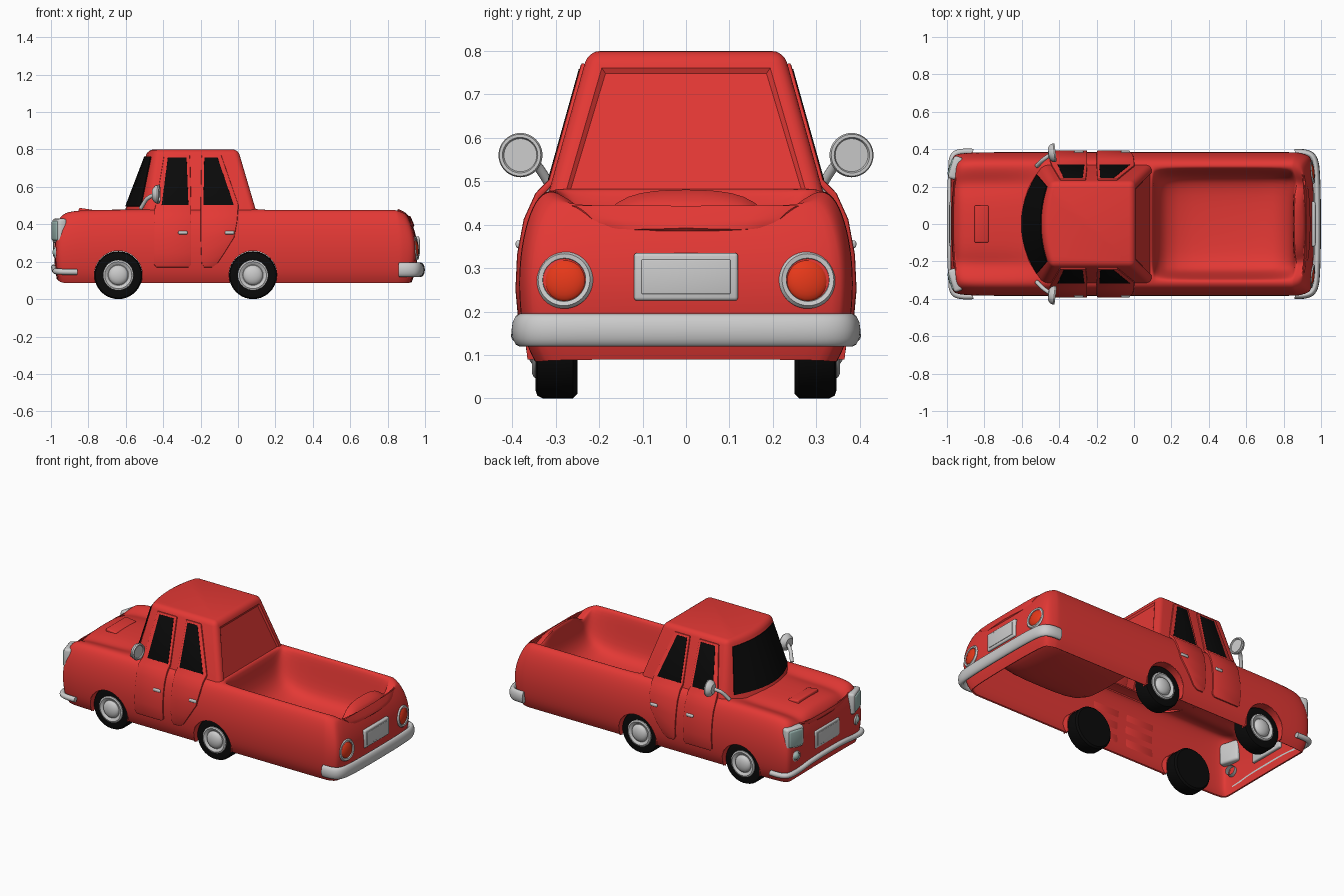
import bpy, bmesh, math
from mathutils import Vector

if "Cube" in bpy.data.objects:
    bpy.data.objects.remove(bpy.data.objects["Cube"])


def material(name, rgb):
    m = bpy.data.materials.new(name)
    m.diffuse_color = (*rgb, 1)
    m.use_nodes = True
    m.node_tree.nodes["Principled BSDF"].inputs["Base Color"].default_value = m.diffuse_color
    return m


RED = material("red_paint", (.77, .04, .035))
BLACK = material("black", (.003, .003, .003))
ORANGE = material("orange_lens", (.8, .04, .01))
TEAL = material("pale_lens", (.35, .5, .47))
GREY = material("light_grey", (.55, .55, .55))


def finish(name, bm, mat=GREY):
    bmesh.ops.recalc_face_normals(bm, faces=bm.faces)
    me = bpy.data.meshes.new(name)
    bm.to_mesh(me)
    bm.free()
    ob = bpy.data.objects.new(name, me)
    bpy.context.collection.objects.link(ob)
    me.materials.append(mat)
    return ob


def modifier(ob, kind, **props):
    m = ob.modifiers.new(kind.lower(), kind)
    for k, v in props.items():
        setattr(m, k, v)


def box(name, loc, size, mat=GREY, bevel=.01, rot=(0, 0, 0)):
    bm = bmesh.new()
    bmesh.ops.create_cube(bm, size=1)
    bmesh.ops.scale(bm, vec=size, verts=bm.verts)
    ob = finish(name, bm, mat)
    ob.location, ob.rotation_euler = loc, rot
    modifier(ob, 'BEVEL', width=bevel, segments=3)


def lathe(name, profile, loc, axis, mat=GREY, steps=40):
    """Spin (radius, height) points about z, then aim z along axis."""
    bm = bmesh.new()
    vs = [bm.verts.new((r, 0, h)) for r, h in profile]
    es = [bm.edges.new(p) for p in zip(vs, vs[1:])]
    bmesh.ops.spin(bm, geom=vs + es, cent=(0, 0, 0), axis=(0, 0, 1), angle=math.tau, steps=steps)
    bmesh.ops.remove_doubles(bm, verts=bm.verts, dist=1e-5)
    ob = finish(name, bm, mat)
    ob.location = loc
    ob.rotation_euler = Vector(axis).to_track_quat('Z', 'Y').to_euler()
    return ob


def tube(name, pts, radius, loc=(0, 0, 0), scale=(1, 1, 1)):
    cu = bpy.data.curves.new(name, 'CURVE')
    cu.dimensions, cu.bevel_depth, cu.bevel_resolution = '3D', radius, 4
    cu.use_fill_caps, cu.resolution_u = True, 8
    sp = cu.splines.new('NURBS')
    sp.points.add(len(pts) - 1)
    for p, co in zip(sp.points, pts):
        p.co = (*co, 1)
    sp.use_endpoint_u, sp.order_u = True, 3
    ob = bpy.data.objects.new(name, cu)
    bpy.context.collection.objects.link(ob)
    ob.location, ob.scale = loc, scale
    cu.materials.append(GREY)


def dome(r, h, n=6):
    return [(r * math.cos(a), h * math.sin(a)) for a in (i * math.pi / 2 / n for i in range(n))] + [(0, h)]


# Body shell: cross-sections lofted along the length, open underneath
OUTER = [(.90, 0), (.97, .13), (1, .4), (.99, .62), (.95, .82), (.88, .97), (.79, 1)]
INNER = {
    'hood': [(.26, .466), (.21, .446), (.15, .472), (0, .478)],
    'cowl': [(.26, .48), (.21, .48), (.15, .48), (0, .48)],
    'bed': [(.29, .46), (.264, .27), (.22, .21), (0, .2)],
    'tail': [(.26, .455), (.205, .405), (.15, .48), (0, .488)]}
FULL = (.386, .085, .482)
STATIONS = [(-.985, .345, .11, .42, 'hood'), (-.965, .372, .085, .458, 'hood'),
            (-.90, .386, .085, .48, 'hood'), (-.6, *FULL, 'hood'), (-.45, *FULL, 'cowl'),
            (-.2, *FULL, 'cowl'), (.03, *FULL, 'cowl'), (.085, *FULL, 'cowl'), (.108, *FULL, 'cowl'),
            (.118, *FULL, 'bed'), (.5, *FULL, 'bed'), (.855, *FULL, 'bed'),
            (.875, .385, .085, .48, 'tail'), (.9, .38, .085, .475, 'tail'),
            (.94, .368, .085, .465, 'tail'), (.965, .335, .09, .445, 'tail')]
bm = bmesh.new()
rings = []
for x, w, b, t, kind in STATIONS:
    half = [(y * w, b + (t - b) * v) for y, v in OUTER]
    half += [(y * w / .386, z + t - .48) for y, z in INNER[kind]]
    full = half + [(-y, z) for y, z in reversed(half[:-1])]
    # nose and tail lean in at top and bottom
    lean = [(.065 * max(0, x - .82) / .14 - .035 * max(0, -x - .85) / .13) * ((z - .25) / .22) ** 2
            for y, z in full]
    rings.append([bm.verts.new((x - d, y, z)) for (y, z), d in zip(full, lean)])
n = len(rings[0])
for a, c, st in zip(rings, rings[1:], STATIONS):
    for i in range(n - 1):
        if st[0] in (-.45, -.2) and 7 <= i <= 12:
            continue  # opening under the cab
        bm.faces.new((a[i], a[i + 1], c[i + 1], c[i]))
for r in (rings[0], rings[-1]):
    for i in range(n // 2):
        bm.faces.new(list(dict.fromkeys((r[i], r[i + 1], r[n - 2 - i], r[n - 1 - i]))))
body = finish("body_shell", bm, RED)
modifier(body, 'SUBSURF', levels=2, render_levels=2)
modifier(body, 'SOLIDIFY', thickness=.008, offset=-1)

# Side profile shared by arch lips, doors and windows
SIDE = [(.136, .373), (.243, .385), (.33, .381), (.41, .366), (.468, .34), (.5, .309), (.8, .225)]


def side_y(z):
    for (z0, y0), (z1, y1) in zip(SIDE, SIDE[1:]):
        if z <= z1:
            return y0 + (y1 - y0) * (z - z0) / (z1 - z0)


# Wheels, wheel arch cutters and arch lips
cutters = []
for end, x in (("front", -.64), ("rear", .08)):
    for s, side in ((-1, "right"), (1, "left")):
        cut = lathe("arch_cutter", [(0, -.09), (.129, -.09), (.129, .12), (0, .12)],
                    (x, s * .385, .13), (0, s, 0))
        cut.hide_render = True
        cutters.append(cut)
        modifier(body, 'BOOLEAN', object=cut, operation='DIFFERENCE', solver='EXACT')
        bm = bmesh.new()
        rows = []
        for i in range(25):
            a = math.radians(-18 + 9 * i)
            px, pz = x + .13 * math.cos(a), .13 + .13 * math.sin(a)
            rows.append([bm.verts.new((px, s * y, pz)) for y in (.325, side_y(pz) - .003)])
        for p, q in zip(rows, rows[1:]):
            bm.faces.new((p[0], p[1], q[1], q[0]))
        modifier(finish(f"{end}_{side}_arch_lip", bm, RED), 'SOLIDIFY', thickness=.004, offset=0)
        hub = (x, s * .3, .128)
        lathe(f"{end}_{side}_tyre", [(0, -.05), (.118, -.05), (.128, -.04), (.128, .03),
              (.122, .042), (.11, .046), (.08, .044), (0, .04)], hub, (0, s, 0), BLACK)
        lathe(f"{end}_{side}_rim", [(.082, .035), (.08, .05), (.072, .054), (.06, .048),
              (.055, .044)] + [(r, h + .044) for r, h in dome(.053, .025)], hub, (0, s, 0))


# Cab: bowed front, tapering sides, rounded edges, recessed back window
def front(t, f):
    return Vector((-.49 + .045 * f - (.12 - .085 * f) * (1 - t * t), t * (.32 - .095 * f), .46 + .34 * f))


bm = bmesh.new()
levels = []
for f in (0, 1):
    pts = [front(-1 + i / 5, f) for i in range(11)]
    hw, z, xb = .32 - .095 * f, .46 + .34 * f, .1 - .1 * f
    levels.append([bm.verts.new(p) for p in pts + [(xb, hw, z), (xb, -hw, z)]])
lo, hi = levels
for i in range(13):
    j = (i + 1) % 13
    bm.faces.new((lo[i], lo[j], hi[j], hi[i]))
bm.faces.new(hi)
bmesh.ops.recalc_face_normals(bm, faces=bm.faces)
sharp = [e for e in bm.edges if e.calc_face_angle(0) > .5]
bmesh.ops.bevel(bm, geom=sharp, offset=.028, segments=4, profile=.5, affect='EDGES')
bm.normal_update()
back = max((g for g in bm.faces if g.normal.x > .8), key=lambda g: g.calc_area())
bmesh.ops.inset_individual(bm, faces=[back], thickness=.016, depth=0)
bmesh.ops.inset_individual(bm, faces=[back], thickness=.014, depth=-.008)
finish("cab", bm, RED)

# Windscreen
bm = bmesh.new()
grid = [[bm.verts.new(front(t / 6 * .85, f) + Vector((-.003, 0, .002))) for t in range(-6, 7)]
        for f in (.1, .88)]
for i in range(12):
    bm.faces.new((grid[0][i], grid[0][i + 1], grid[1][i + 1], grid[1][i]))
modifier(finish("windscreen", bm, BLACK), 'SOLIDIFY', thickness=.006, offset=0)


# Doors and side windows
def panel(name, rows, s, off, thick, mat, bevel):
    bm = bmesh.new()
    vs = [[bm.verts.new((x, s * (side_y(z) + off), z)) for x in xs] for z, *xs in rows]
    for a, b in zip(vs, vs[1:]):
        bm.faces.new((a[0], a[1], b[1], b[0]))
    ob = finish(name, bm, mat)
    modifier(ob, 'SOLIDIFY', thickness=thick, offset=0)
    modifier(ob, 'BEVEL', width=bevel, segments=2, limit_method='ANGLE', angle_limit=1)


FRONT_DOOR = [(.17, -.435, -.265), (.185, -.45, -.25), (.25, -.45, -.25), (.33, -.45, -.25),
              (.41, -.45, -.25), (.468, -.45, -.25), (.5, -.44, -.25), (.77, -.395, -.257)]
REAR_DOOR = [(.17, -.18, -.14), (.19, -.195, -.11), (.25, -.197, -.07), (.33, -.2, -.02),
             (.41, -.2, -.005), (.468, -.2, 0), (.5, -.2, .003), (.77, -.195, -.09)]
for s, side in ((-1, "right"), (1, "left")):
    panel(f"front_door_{side}", FRONT_DOOR, s, 0, .016, RED, .005)
    panel(f"rear_door_{side}", REAR_DOOR, s, 0, .016, RED, .005)
    panel(f"front_window_{side}", [(.502, -.408, -.265), (.758, -.375, -.275)], s, .008, .004, BLACK, .001)
    panel(f"rear_window_{side}", [(.502, -.185, -.022), (.758, -.18, -.11)], s, .008, .004, BLACK, .001)
    for x in (-.295, -.045):
        box(f"door_handle_{side}", (x, s * .382, .355), (.05, .02, .018), bevel=.006)

    # Mirrors on bent stalks
    tube(f"mirror_stalk_{side}", [(-.52, s * .31, .485), (-.5, s * .33, .52), (-.48, s * .35, .545),
                                  (-.44, s * .375, .56)], .011)
    lathe(f"mirror_{side}", [(0, -.025), (.03, -.022), (.046, -.008), (.051, .008), (.048, .016),
                             (.041, .016), (.038, .01), (0, .01)], (-.435, s * .38, .56), (1, s * .12, 0))

    # Tail lights
    aim, spot = (1, s * .12, .1), (.945, s * .279, .272)
    lathe(f"tail_light_rim_{side}", [(.062, -.04), (.066, .005), (.06, .014), (.05, .012), (.047, 0)], spot, aim)
    lathe(f"tail_light_lens_{side}", dome(.05, .02), spot, aim, ORANGE)

    # Headlights with small round lamps below
    turn = (0, 0, -s * .3)
    box(f"headlight_frame_{side}", (-.955, s * .3, .365), (.05, .125, .13), bevel=.015, rot=turn)
    box(f"headlight_lens_{side}", (-.962, s * .302, .365), (.05, .1, .105), TEAL, .012, turn)
    lathe(f"front_lamp_rim_{side}", [(.03, -.03), (.032, .01), (.024, .014)], (-.97, s * .3, .25), (-1, s * .3, 0))
    lathe(f"front_lamp_lens_{side}", dome(.025, .022), (-.97, s * .3, .25), (-1, s * .3, 0), TEAL)

# Number plates, blank
for name, x, z, d in (("rear", .955, .28, 1), ("front", -.972, .28, -1)):
    box(f"{name}_plate_frame", (x, 0, z), (.03, .24, .11), bevel=.008)
    box(f"{name}_plate", (x + d * .01, 0, z), (.016, .205, .08), bevel=.003)

# Bumpers
tube("rear_bumper", [(x, y, 0) for x, y in ((.86, .382), (.91, .385), (.965, .36), (.978, .26), (.981, 0),
     (.978, -.26), (.965, -.36), (.91, -.385), (.86, -.382))], .019, loc=(0, 0, .157), scale=(1, 1, 2))
half = [(-.86, .386, .145), (-.92, .39, .145), (-.975, .37, .148), (-.978, .27, .15), (-.984, .16, .168)]
tube("front_bumper", half + [(-.984, 0, .17)] + [(x, -y, z) for x, y, z in reversed(half)], .016)

# Hood scoop
box("hood_scoop", (-.815, 0, .47), (.075, .2, .026), RED, .008, (0, .14, 0))

# Apply modifiers, drop cutters, shade smooth
bpy.context.view_layer.update()
bpy.ops.object.select_all(action='SELECT')
bpy.context.view_layer.objects.active = body
bpy.ops.object.convert(target='MESH')
for c in cutters:
    bpy.data.objects.remove(c)
bpy.ops.object.select_all(action='SELECT')
bpy.context.view_layer.objects.active = body
bpy.ops.object.shade_smooth_by_angle(angle=math.radians(35))
